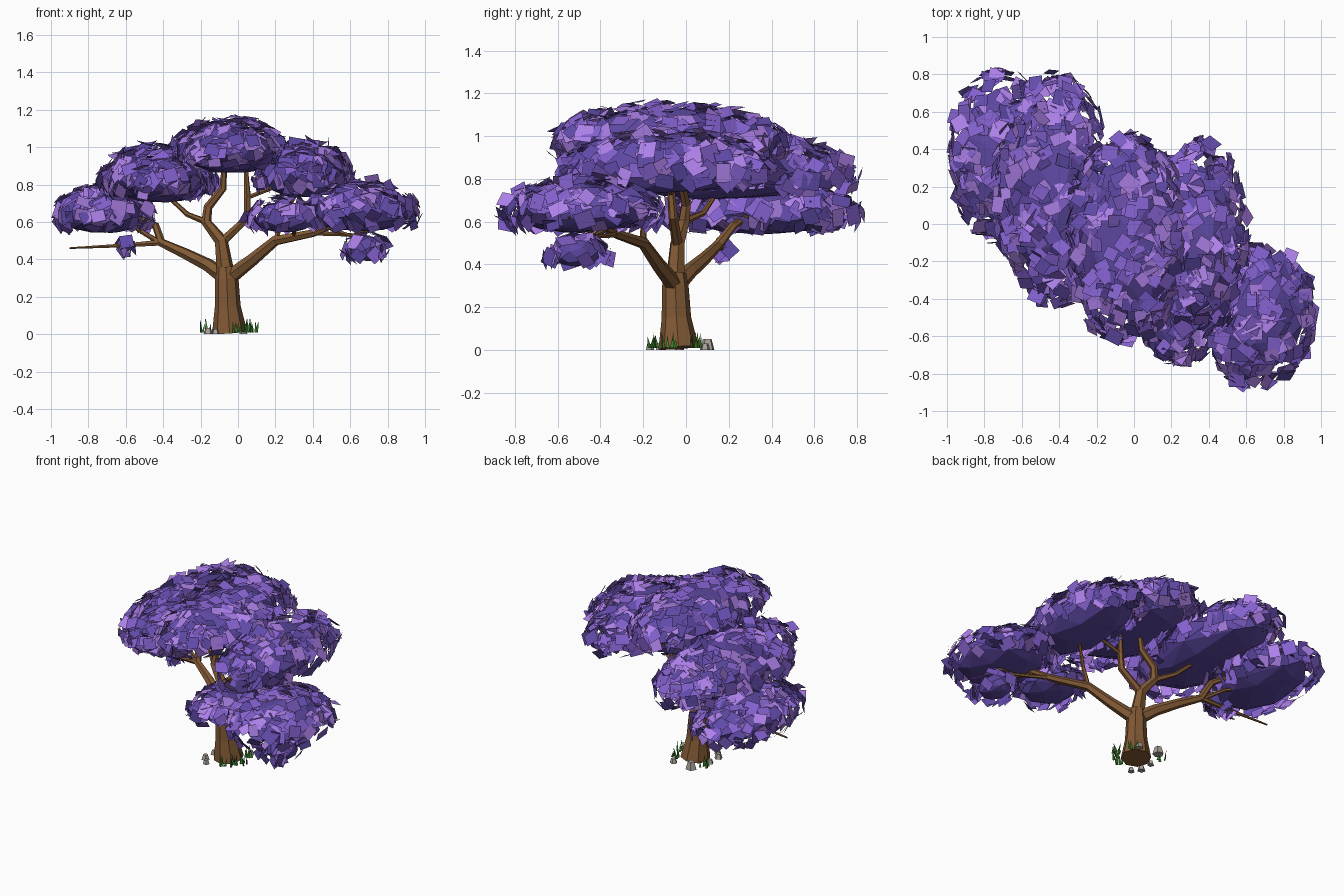
import bpy, bmesh, math, random
from mathutils import Vector, Matrix

if "Cube" in bpy.data.objects:
    bpy.data.objects.remove(bpy.data.objects["Cube"])

random.seed(7)


def material(name, rgb):
    m = bpy.data.materials.new(name)
    m.diffuse_color = (*rgb, 1)
    m.use_nodes = True
    m.node_tree.nodes["Principled BSDF"].inputs["Base Color"].default_value = m.diffuse_color
    return m


BARK = material("bark", (0.22, 0.10, 0.035))
CORE = material("foliage_core", (0.11, 0.065, 0.36))
LEAVES = [material("leaf_dark", (0.12, 0.07, 0.40)),
          material("leaf_mid", (0.23, 0.12, 0.62)),
          material("leaf_light", (0.42, 0.22, 0.82))]
GRASS = material("grass", (0.05, 0.24, 0.03))
STONE = material("stone", (0.40, 0.36, 0.32))


def mesh_object(name, bm, mats):
    me = bpy.data.meshes.new(name)
    bm.to_mesh(me)
    bm.free()
    for m in mats:
        me.materials.append(m)
    ob = bpy.data.objects.new(name, me)
    bpy.context.collection.objects.link(ob)
    return ob


def tubes(name, paths, bevel_resolution):
    """Faceted tapering tubes; each path point is x, y, z, radius."""
    cu = bpy.data.curves.new(name, 'CURVE')
    cu.dimensions = '3D'
    cu.bevel_depth = 1.0
    cu.bevel_resolution = bevel_resolution
    cu.use_fill_caps = True
    for path in paths:
        sp = cu.splines.new('POLY')
        sp.use_smooth = False
        sp.points.add(len(path) - 1)
        for p, (x, y, z, r) in zip(sp.points, path):
            p.co = (x, y, z, 1)
            p.radius = r
    cu.materials.append(BARK)
    ob = bpy.data.objects.new(name, cu)
    bpy.context.collection.objects.link(ob)
    bpy.ops.object.select_all(action='DESELECT')
    ob.select_set(True)
    bpy.context.view_layer.objects.active = ob
    bpy.ops.object.convert(target='MESH')


# Trunk and branches
tubes("trunk", [[(-.045, -.035, .01, .094), (-.055, -.045, .15, .069),
                 (-.06, -.05, .30, .062), (-.065, -.05, .36, .05)]], 2)
tubes("main_branches", [
    [(-.06, -.05, .30, .045), (-.16, .02, .37, .036), (-.28, .09, .43, .03),
     (-.41, .15, .49, .024), (-.44, .22, .58, .02), (-.52, .28, .62, .014), (-.60, .32, .66, .01)],
    [(-.05, -.05, .30, .042), (.08, -.13, .40, .034), (.20, -.20, .50, .028),
     (.40, -.32, .54, .022), (.60, -.45, .62, .012)],
    [(-.065, -.05, .32, .048), (-.09, -.04, .50, .036), (-.17, -.01, .60, .028),
     (-.16, 0, .68, .024), (-.08, -.02, .78, .02), (-.07, -.04, .95, .012)]], 1)
tubes("side_branches", [
    [(-.09, -.04, .49, .026), (.05, -.06, .62, .022), (.05, -.07, .75, .018), (.04, -.08, .92, .01)],
    [(.05, -.07, .73, .013), (.18, -.08, .78, .011), (.32, -.08, .83, .008)],
    [(-.17, -.01, .60, .018), (-.27, .08, .64, .014), (-.40, .16, .76, .01)],
    [(-.41, .15, .49, .018), (-.60, .17, .475, .012), (-.90, .20, .46, .005)],
    [(-.42, .15, .49, .015), (-.55, .22, .57, .012), (-.72, .30, .6, .008), (-.98, .42, .63, .003)],
    [(.20, -.20, .50, .016), (.24, -.2, .62, .012), (.33, -.14, .78, .008)],
    [(.40, -.32, .54, .014), (.62, -.42, .53, .01), (.90, -.55, .62, .004)],
    [(.30, -.26, .53, .012), (.30, -.42, .58, .009), (.26, -.52, .62, .006)],
    [(.50, -.38, .56, .012), (.62, -.47, .52, .008), (.70, -.51, .47, .005)]], 1)

# Foliage clusters: centre and half sizes of the leaf shell
CLUSTERS = {
    "left_middle": ((-.43, .18, .85), (.27, .55, .15)),
    "left_low": ((-.72, .36, .66), (.23, .40, .12)),
    "crown": ((-.04, -.08, 1.0), (.27, .50, .14)),
    "right_middle": ((.35, -.08, .87), (.22, .46, .14)),
    "right_low": ((.66, -.49, .67), (.27, .33, .12)),
    "right_inner": ((.25, -.51, .63), (.17, .20, .085)),
    "right_hanging": ((.69, -.51, .46), (.10, .12, .07)),
}


def shell_point(c, r, d, k):
    """Point on a cluster whose rim droops a little."""
    p = Vector((c[0] + d.x * r[0] * k, c[1] + d.y * r[1] * k, c[2] + d.z * r[2]))
    p.z -= .25 * r[2] * (d.x ** 2 + d.y ** 2)
    return p


def sphere_spread(n):
    """Evenly spread directions with some scatter."""
    out = []
    for i in range(n):
        z = 1 - 2 * (i + .5) / n
        s = math.sqrt(1 - z * z)
        j = Vector([random.uniform(-.12, .12) for _ in range(3)])
        out.append((Vector((s * math.cos(i * 2.4), s * math.sin(i * 2.4), z)) + j).normalized())
    return out


# Faceted dark core of each cluster
for name, (c, r) in CLUSTERS.items():
    bm = bmesh.new()
    core = (r[0] * .98, r[1] * .92, r[2] * 1.0)
    for d in sphere_spread(32):
        bm.verts.new(shell_point(c, core, d, random.uniform(.95, 1.0)))
    hull = bmesh.ops.convex_hull(bm, input=bm.verts[:])
    loose = [v for v in bm.verts if not v.link_faces]
    bmesh.ops.delete(bm, geom=loose, context='VERTS')
    mesh_object("foliage_core_" + name, bm, [CORE])


def buried(p, skip):
    for n, (c, r) in CLUSTERS.items():
        if n != skip and sum(((p[i] - c[i]) / r[i]) ** 2 for i in range(3)) < .7:
            return True
    return False


def add_leaf(bm, p, normal):
    tilt = Vector([random.gauss(0, .26) for _ in range(3)])
    rot = (normal + tilt).normalized().to_track_quat('Z', 'Y').to_matrix().to_4x4()
    m = Matrix.Translation(p) @ rot @ Matrix.Rotation(random.uniform(0, 6.28), 4, 'Z')
    a, b = random.uniform(.03, .046), random.uniform(.03, .046)
    f = bm.faces.new([bm.verts.new(m @ Vector((x * a, y * b, random.uniform(-.005, .005))))
                      for x, y in ((-1, -1), (1, -1), (1, 1), (-1, 1))])
    f.material_index = random.choices((0, 1, 2), (3, 5, 3))[0]


# Leaves over the upper and side surfaces of every cluster
for name, (c, r) in CLUSTERS.items():
    bm = bmesh.new()
    area = r[0] * r[1] + r[1] * r[2] + r[0] * r[2]
    for _ in range(int(area * 1350)):
        z = random.uniform(-.42, 1)
        if z < 0 and random.random() < .3:
            continue
        t = random.uniform(0, 2 * math.pi)
        s = math.sqrt(1 - z * z)
        d = Vector((s * math.cos(t), s * math.sin(t), z))
        n = Vector([d[i] / r[i] for i in range(3)]).normalized()
        p = shell_point(c, r, d, random.uniform(.98, 1.15)) + n * random.uniform(0, .03)
        p.x = max(-.965, min(.965, p.x))
        if not buried(p, name):
            add_leaf(bm, p, n)
    mesh_object("leaves_" + name, bm, LEAVES)

# Small sprig under the left side
bm = bmesh.new()
for _ in range(7):
    d = Vector([random.uniform(-1, 1) for _ in range(3)])
    add_leaf(bm, Vector((-.6, .17, .465)) + d * .035, d.normalized())
mesh_object("leaf_sprig", bm, LEAVES)

# Grass tufts
bm = bmesh.new()
for cx, cy in ((.0, -.15), (.06, -.12), (.08, -.06), (.05, .04), (-.17, .04)):
    for _ in range(5):
        x, y = cx + random.uniform(-.025, .025), cy + random.uniform(-.025, .025)
        t, h = random.uniform(0, 6.28), random.uniform(.045, .09)
        dx, dy = .010 * math.cos(t), .010 * math.sin(t)
        tip = bm.verts.new((x + random.uniform(-.015, .015), y + random.uniform(-.015, .015), h))
        base = [bm.verts.new(q) for q in ((x - dx, y - dy, .01), (x + dx, y + dy, .01), (x - dy, y + dx, .01))]
        for i in range(3):
            bm.faces.new((base[i], base[(i + 1) % 3], tip))
mesh_object("grass", bm, [GRASS])

# Stones
bm = bmesh.new()
for x, y, r, h in ((-.11, .10, .036, .05), (-.16, -.12, .026, .032), (-.12, -.17, .022, .028),
                   (-.16, -.03, .022, .028), (.03, .09, .024, .03)):
    m = Matrix.Translation((x, y, h / 2)) @ Matrix.Rotation(random.uniform(0, 3), 4, 'Z')
    bmesh.ops.create_cone(bm, cap_ends=True, segments=5, radius1=r, radius2=r * .6, depth=h, matrix=m)
mesh_object("stones", bm, [STONE])
